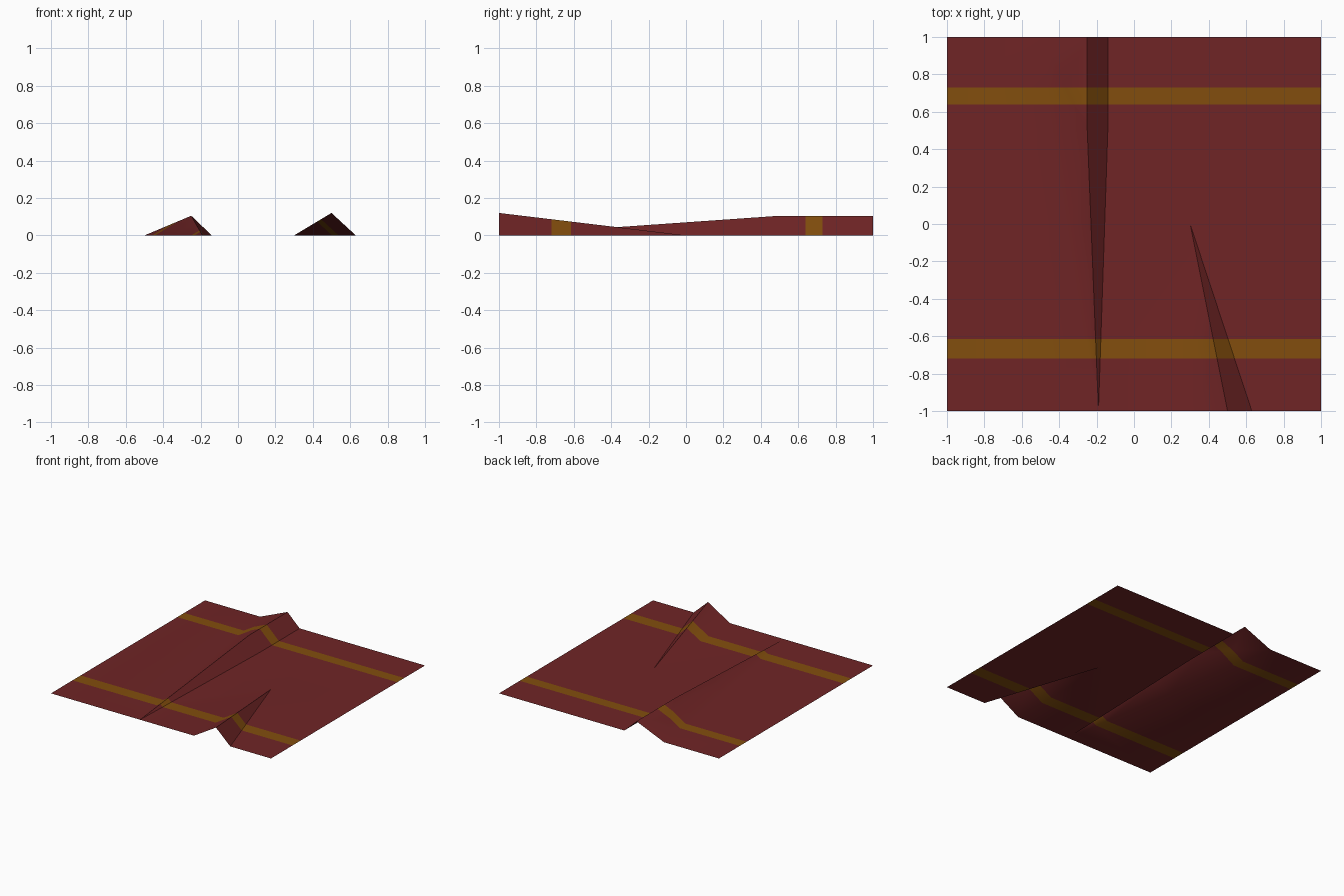
import bpy
import bmesh
import math

cube = bpy.data.objects.get("Cube")
if cube:
    bpy.data.objects.remove(cube, do_unlink=True)


def make_material(name, rgb):
    mat = bpy.data.materials.new(name)
    mat.use_nodes = True
    mat.diffuse_color = (*rgb, 1)
    bsdf = mat.node_tree.nodes["Principled BSDF"]
    bsdf.inputs["Base Color"].default_value = (*rgb, 1)
    return mat


def lerp(a, b, t):
    return a + (b - a) * t


def profile(y):
    """Cross-section (x, z) points of the rug at depth y, left edge to right edge."""
    # Long wrinkle: flares from the front edge, then runs level to the back edge
    rise = min((y + 1) / 1.5, 1)
    height = 0.105 * rise
    peak = lerp(-0.19, -0.25, rise)
    fold = max((y - 0.5) / 0.5, 0)
    long_wrinkle = [
        (lerp(-0.19, -0.5, (y + 1) / 2), 0),
        (lerp(peak, -0.5, fold), height * (1 - fold)),
        (peak, height),
        (lerp(-0.19, -0.14, rise), 0),
    ]
    # Short wrinkle: flares from the middle to the front edge
    grow = max(-y, 0)
    short_wrinkle = [
        (0.3, 0),
        (lerp(0.3, 0.5, grow), 0.12 * grow),
        (lerp(0.3, 0.63, grow), 0),
    ]
    return [(-1, 0)] + long_wrinkle + short_wrinkle + [(1, 0)]


# Rug sheet: strips between successive cross-sections, stripes as whole strips
stripes = [(-0.72, -0.615), (0.64, 0.73)]
rows = sorted([-1, 0, 0.5, 1] + [y for s in stripes for y in s])
bm = bmesh.new()
grid = [[bm.verts.new((x, y, z)) for x, z in profile(y)] for y in rows]
for j in range(len(rows) - 1):
    middle = (rows[j] + rows[j + 1]) / 2
    striped = any(a < middle < b for a, b in stripes)
    near, far = grid[j], grid[j + 1]
    for i in range(len(near) - 1):
        face = bm.faces.new((near[i], near[i + 1], far[i + 1], far[i]))
        face.material_index = int(striped)
bmesh.ops.remove_doubles(bm, verts=bm.verts, dist=0.0005)

mesh = bpy.data.meshes.new("rug")
bm.to_mesh(mesh)
bm.free()
mesh.materials.append(make_material("dark red cloth", (0.16, 0.018, 0.019)))
mesh.materials.append(make_material("gold stripe", (0.225, 0.076, 0.004)))

rug = bpy.data.objects.new("rug", mesh)
bpy.context.collection.objects.link(rug)
bpy.ops.object.select_all(action='DESELECT')
rug.select_set(True)
bpy.context.view_layer.objects.active = rug
bpy.ops.object.shade_smooth_by_angle(angle=math.radians(40))
